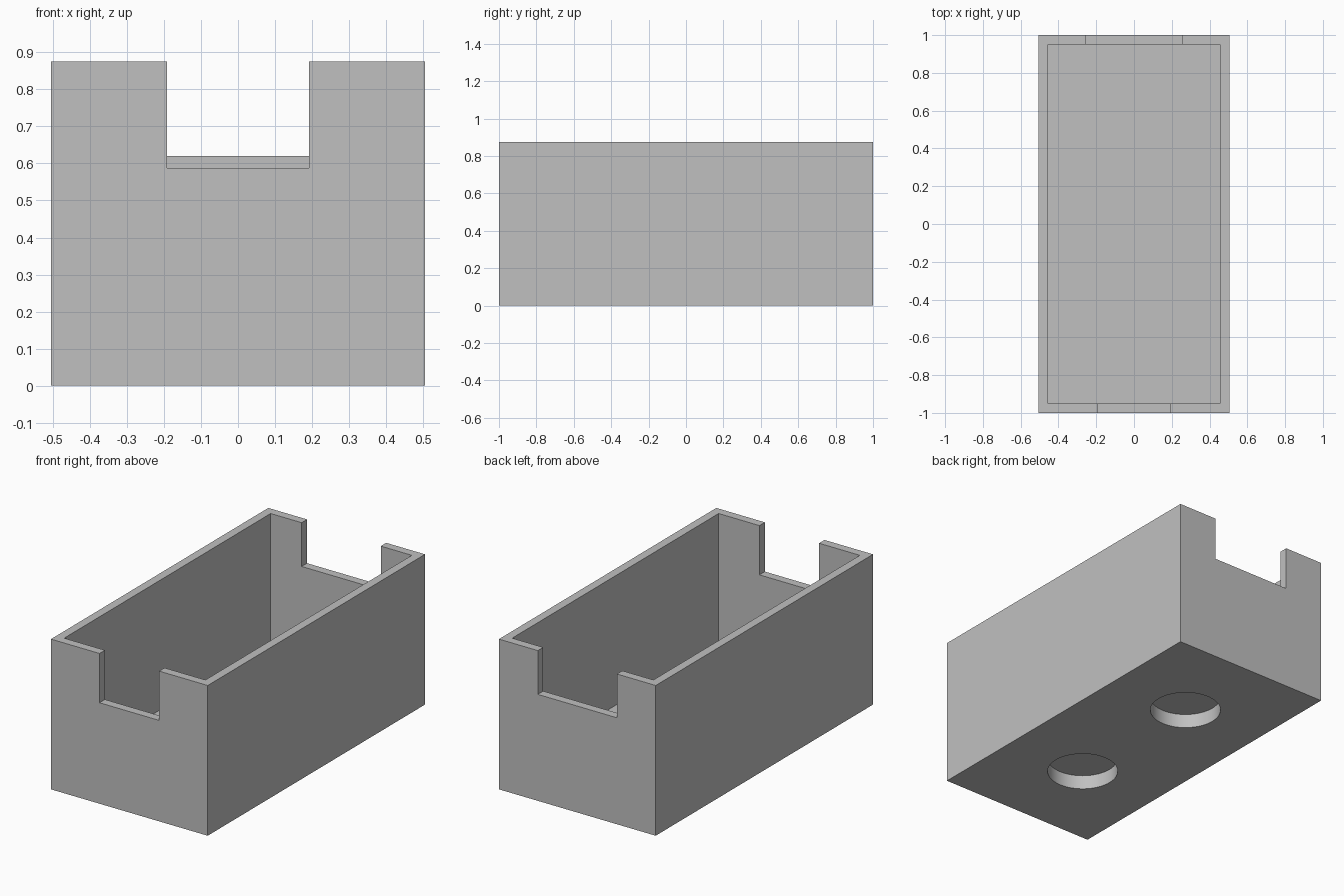
import bpy, bmesh, math

if "Cube" in bpy.data.objects:
    bpy.data.objects.remove(bpy.data.objects["Cube"])

W, L, H = 1.01, 2.0, 0.875      # outer size
WALL, FLOOR = 0.05, 0.12        # thicknesses
HOLE_R, HOLE_DEPTH, HOLE_Y = 0.193, 0.083, 0.44

grey = bpy.data.materials.new("grey")
grey.diffuse_color = (0.53, 0.53, 0.53, 1)
grey.use_nodes = True
grey.node_tree.nodes["Principled BSDF"].inputs["Base Color"].default_value = grey.diffuse_color


def finish(name, bm):
    mesh = bpy.data.meshes.new(name)
    bm.to_mesh(mesh)
    bm.free()
    mesh.materials.append(grey)
    obj = bpy.data.objects.new(name, mesh)
    bpy.context.collection.objects.link(obj)
    return obj


def box(name, x0, x1, y0, y1, z0, z1):
    bm = bmesh.new()
    bmesh.ops.create_cube(bm, size=1)
    for v in bm.verts:
        v.co.x = x1 if v.co.x > 0 else x0
        v.co.y = y1 if v.co.y > 0 else y0
        v.co.z = z1 if v.co.z > 0 else z0
    return finish(name, bm)


def disc(name, y):
    bm = bmesh.new()
    bmesh.ops.create_cone(bm, cap_ends=True, segments=64, radius1=HOLE_R,
                          radius2=HOLE_R, depth=2 * HOLE_DEPTH)
    bmesh.ops.translate(bm, verts=bm.verts, vec=(0, y, 0))
    return finish(name, bm)


# Open box body
body = box("box_body", -W / 2, W / 2, -L / 2, L / 2, 0, H)

# Cavity, the narrow front notch, the wide back notch, round base recesses
ix, iy = W / 2 - WALL, L / 2 - WALL
cutters = [
    box("cavity_cutter", -ix, ix, -iy, iy, FLOOR, H + 0.2),
    box("front_notch_cutter", -0.192, 0.192, -L / 2 - 0.1, -iy + 0.1, 0.588, H + 0.3),
    box("back_notch_cutter", -0.255, 0.255, iy - 0.1, L / 2 + 0.1, 0.62, H + 0.3),
    disc("front_recess_cutter", -HOLE_Y),
    disc("back_recess_cutter", HOLE_Y),
]
bpy.context.view_layer.objects.active = body
body.select_set(True)
for c in cutters:
    mod = body.modifiers.new(c.name, 'BOOLEAN')
    mod.operation = 'DIFFERENCE'
    mod.solver = 'EXACT'
    mod.object = c
    bpy.ops.object.modifier_apply(modifier=mod.name)
for c in cutters:
    bpy.data.objects.remove(c)

# Smooth recess walls, crisp edges elsewhere
bpy.ops.object.select_all(action='DESELECT')
body.select_set(True)
bpy.ops.object.shade_smooth_by_angle(angle=math.radians(30))
